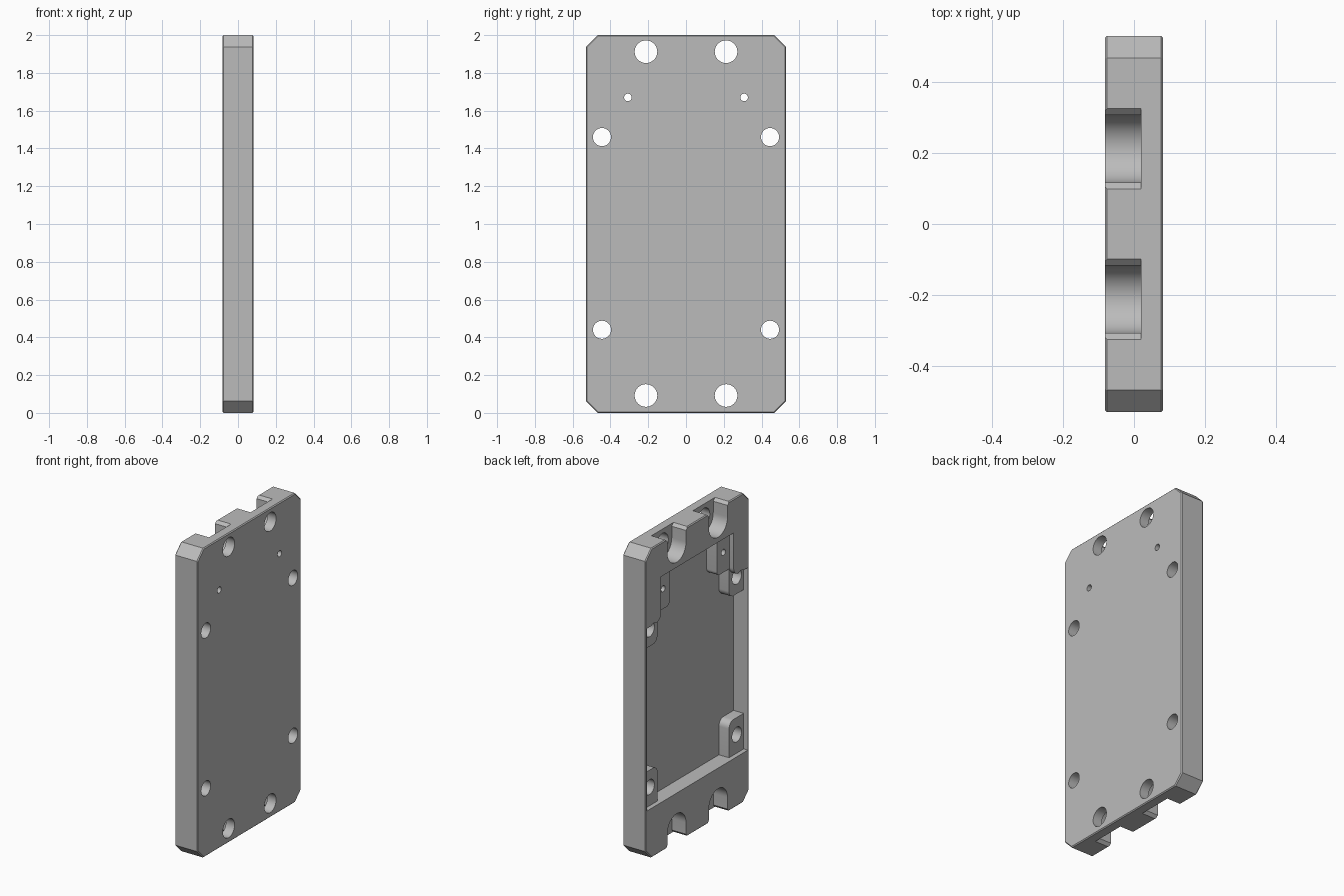
import bpy, bmesh, math
from mathutils import Vector

cube = bpy.data.objects.get("Cube")
if cube:
    bpy.data.objects.remove(cube, do_unlink=True)

HALF = 0.082      # half the plate thickness
FLOOR = 0.02      # x of the pocket and slot floors
LEDGE = -0.052    # x of the bosses and ledges
OPEN = -0.12      # cutters start outside the open side

metal = bpy.data.materials.new("plain grey")
metal.use_nodes = True
metal.diffuse_color = (0.5, 0.5, 0.5, 1)
metal.node_tree.nodes["Principled BSDF"].inputs["Base Color"].default_value = (0.5, 0.5, 0.5, 1)


def prism(name, outline, x0, x1):
    """Extrude a (y, z) outline along x."""
    bm = bmesh.new()
    face = bm.faces.new([bm.verts.new((x0, y, z)) for y, z in outline])
    new = bmesh.ops.extrude_face_region(bm, geom=[face])["geom"]
    bmesh.ops.translate(bm, verts=[v for v in new if isinstance(v, bmesh.types.BMVert)],
                        vec=(x1 - x0, 0, 0))
    bmesh.ops.recalc_face_normals(bm, faces=bm.faces)
    mesh = bpy.data.meshes.new(name)
    bm.to_mesh(mesh)
    bm.free()
    mesh.materials.append(metal)
    obj = bpy.data.objects.new(name, mesh)
    bpy.context.collection.objects.link(obj)
    return obj


def arc(cy, cz, r, start, end, steps):
    angles = [math.radians(start + (end - start) * i / steps) for i in range(steps + 1)]
    return [(cy + r * math.cos(a), cz + r * math.sin(a)) for a in angles]


def rounded(points, steps=6):
    """Round each corner that has a radius as its third value."""
    out = []
    for i, p in enumerate(points):
        c = Vector(p[:2])
        if len(p) < 3:
            out.append(tuple(c))
            continue
        before = Vector(points[i - 1][:2])
        after = Vector(points[(i + 1) % len(points)][:2])
        a, b = (before - c).normalized() * p[2], (after - c).normalized() * p[2]
        for k in range(steps + 1):
            t = math.radians(90 * k / steps)
            out.append(tuple(c + a * (1 - math.sin(t)) + b * (1 - math.cos(t))))
    return out


def mirrored(half):
    return half + [(-y, z) for y, z in reversed(half)]


# Plate with clipped corners and a fine edge chamfer
plate = prism("mounting_plate", mirrored([(0.468, 0), (0.53, 0.062), (0.53, 1.938), (0.468, 2)]),
              -HALF, HALF)
bevel = plate.modifiers.new("edge_chamfer", 'BEVEL')
bevel.width = 0.006
bevel.segments = 1
bevel.limit_method = 'ANGLE'
bevel.angle_limit = math.radians(60)

cutters = []

# Shallow pocket down to the bosses and ledges
shallow = rounded([(0.515, 0.32), (0.515, 1.50), (0.37, 1.50, 0.05), (0.37, 1.78)])
cutters.append(prism("shallow_pocket", mirrored(shallow), OPEN, LEDGE))

# Deep pocket that leaves the bosses and ledges standing
deep = rounded([(0.365, 0.32), (0.365, 0.55, 0.045), (0.515, 0.55), (0.515, 1.35),
                (0.365, 1.35, 0.045), (0.365, 1.54), (0.24, 1.54, 0.03), (0.24, 1.78)])
cutters.append(prism("deep_pocket", mirrored(deep), OPEN, FLOOR))

# End slots with flared mouths, and all the through holes
for side in (-1, 1):
    cy = 0.212 * side
    slot = ([(cy - 0.119, 2.006), (cy - 0.095, 1.982)]
            + arc(cy, 1.908, 0.095, 180, 360, 24)
            + [(cy + 0.095, 1.982), (cy + 0.119, 2.006)])
    cutters.append(prism("top_slot", slot, OPEN, FLOOR))
    cutters.append(prism("bottom_slot", [(y, 2 - z) for y, z in slot], OPEN, FLOOR))
    for y, z, r in ((0.212, 1.912, 0.06), (0.212, 0.092, 0.06),
                    (0.445, 1.46, 0.048), (0.445, 0.44, 0.048), (0.308, 1.67, 0.02)):
        cutters.append(prism("through_hole", arc(y * side, z, r, 0, 360, 32)[:-1], OPEN, 0.12))

for cutter in cutters:
    cutter.hide_render = True
    cut = plate.modifiers.new(cutter.name, 'BOOLEAN')
    cut.operation = 'DIFFERENCE'
    cut.solver = 'EXACT'
    cut.object = cutter

# Bake the cuts and drop the cutters
bpy.context.view_layer.update()
graph = bpy.context.evaluated_depsgraph_get()
baked = bpy.data.meshes.new_from_object(plate.evaluated_get(graph))
plate.modifiers.clear()
plate.data = baked
for cutter in cutters:
    bpy.data.objects.remove(cutter, do_unlink=True)

bpy.ops.object.select_all(action='DESELECT')
plate.select_set(True)
bpy.context.view_layer.objects.active = plate
bpy.ops.object.shade_smooth_by_angle(angle=math.radians(30))
